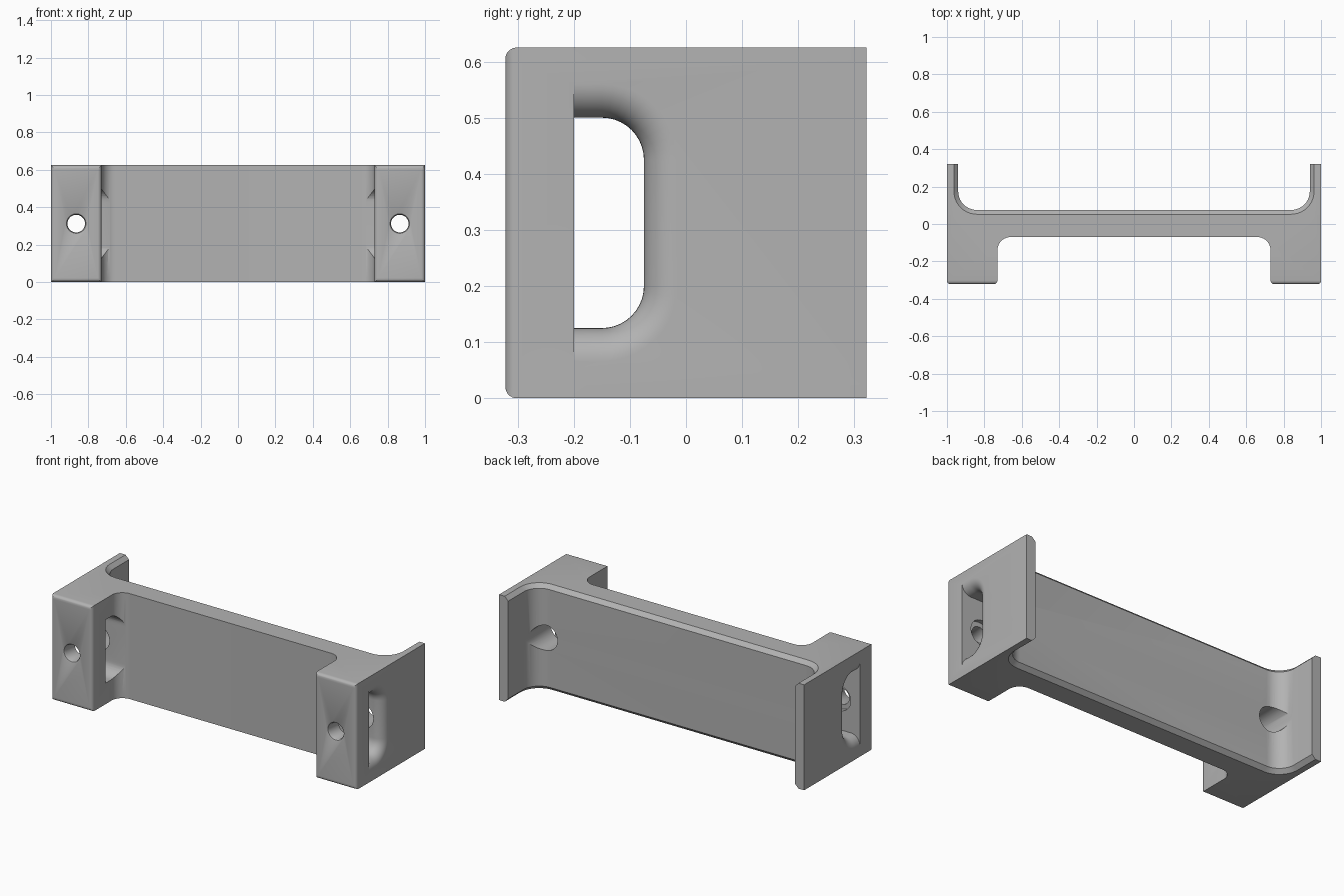
import bpy, bmesh, math
from mathutils import Matrix

if "Cube" in bpy.data.objects:
    bpy.data.objects.remove(bpy.data.objects["Cube"], do_unlink=True)

H, FRONT, BACK = 0.625, -0.322, 0.322
CHAMFER, ROUND = 0.023, 0.02
HOLE_X, HOLE_Z = 0.865, H / 2

grey = bpy.data.materials.new("plain grey")
grey.use_nodes = True
grey.diffuse_color = (0.45, 0.45, 0.45, 1)
grey.node_tree.nodes["Principled BSDF"].inputs["Base Color"].default_value = (0.45, 0.45, 0.45, 1)


def arc(cx, cy, r, a0, a1, n=10):
    """Points along an arc, angles in degrees."""
    angles = [math.radians(a0 + (a1 - a0) * i / n) for i in range(n + 1)]
    return [(cx + r * math.cos(a), cy + r * math.sin(a)) for a in angles]


def loft(bm, rings):
    """Skin closed rings of equal length and cap both ends."""
    loops = [[bm.verts.new(p) for p in ring] for ring in rings]
    n = len(loops[0])
    for a, b in zip(loops, loops[1:]):
        for i in range(n):
            j = (i + 1) % n
            bm.faces.new((a[i], a[j], b[j], b[i]))
    bm.faces.new(loops[0][::-1])
    bm.faces.new(loops[-1])
    bmesh.ops.recalc_face_normals(bm, faces=bm.faces[:])


def to_object(bm, name):
    mesh = bpy.data.meshes.new(name)
    bm.to_mesh(mesh)
    bm.free()
    mesh.materials.append(grey)
    obj = bpy.data.objects.new(name, mesh)
    bpy.context.collection.objects.link(obj)
    return obj


def outline(c):
    """Plan of the bracket; c pulls the back recess outward for the chamfer."""
    half = [(0.73, FRONT), (1, FRONT), (1, BACK), (0.94 + c, BACK)]
    half += arc(0.84, 0.175, 0.1 + c, 0, -90)
    front = arc(0.66, -0.14, 0.07, 90, 0)
    half = front + half
    return half + [(-x, y) for x, y in reversed(half)]


# Bracket body: plan extruded upward, back recess chamfered top and bottom
bm = bmesh.new()
levels = [(0, CHAMFER), (CHAMFER, 0), (H - CHAMFER, 0), (H, CHAMFER)]
loft(bm, [[(x, y, z) for x, y in outline(c)] for z, c in levels])

# Rounded border on the front face of each foot
front_faces = [f for f in bm.faces if all(abs(v.co.y - FRONT) < 1e-4 for v in f.verts)]
border = [e for e in bm.edges if sum(f in front_faces for f in e.link_faces) == 1]
bmesh.ops.bevel(bm, geom=border, offset=ROUND, segments=5, profile=0.5, affect='EDGES')
body = to_object(bm, "bracket_body")


def slot_outline(o):
    """Side outline of the strap slot, enlarged by o, flat at the front."""
    r = 0.075 + o
    low = arc(-0.15, 0.2, r, -90, 0)
    high = arc(-0.15, 0.425, r, 0, 90)
    return [(-0.2, 0.125 - o)] + low + high + [(-0.2, 0.5 + o)]


def slot_cutter(side):
    """Slot through a foot, flaring smoothly into the outer face."""
    flare, steps = 0.06, 10
    stations = [(0.6, 0)]
    for i in range(steps + 1):
        a = math.pi / 2 * i / steps
        stations.append((1 - flare + flare * math.sin(a), flare * (1 - math.cos(a))))
    stations.append((1.05, flare))
    cutter = bmesh.new()
    loft(cutter, [[(side * x, y, z) for y, z in slot_outline(o)] for x, o in stations])
    return to_object(cutter, "slot_cutter")


def bolt_cutter(side):
    """Bolt hole with eased front rim and a wide bore from the back."""
    stations = [(FRONT - 0.02, 0.058), (FRONT, 0.058), (FRONT + 0.003, 0.052),
                (FRONT + 0.012, 0.047), (-0.225, 0.047), (-0.225, 0.0745), (0.4, 0.0745)]
    n = 48
    rings = []
    for y, r in stations:
        angles = [2 * math.pi * i / n for i in range(n)]
        rings.append([(side * HOLE_X + r * math.cos(a), y, HOLE_Z + r * math.sin(a))
                      for a in angles])
    cutter = bmesh.new()
    loft(cutter, rings)
    return to_object(cutter, "bolt_cutter")


# Cut the slots and bolt holes in both feet
bpy.context.view_layer.objects.active = body
body.select_set(True)
for side in (-1, 1):
    for cutter in (slot_cutter(side), bolt_cutter(side)):
        cutter.hide_render = True
        mod = body.modifiers.new("cut", 'BOOLEAN')
        mod.operation, mod.solver, mod.object = 'DIFFERENCE', 'EXACT', cutter
        bpy.ops.object.modifier_apply(modifier=mod.name)
        bpy.data.objects.remove(cutter, do_unlink=True)

bpy.ops.object.shade_smooth_by_angle(angle=math.radians(30))
